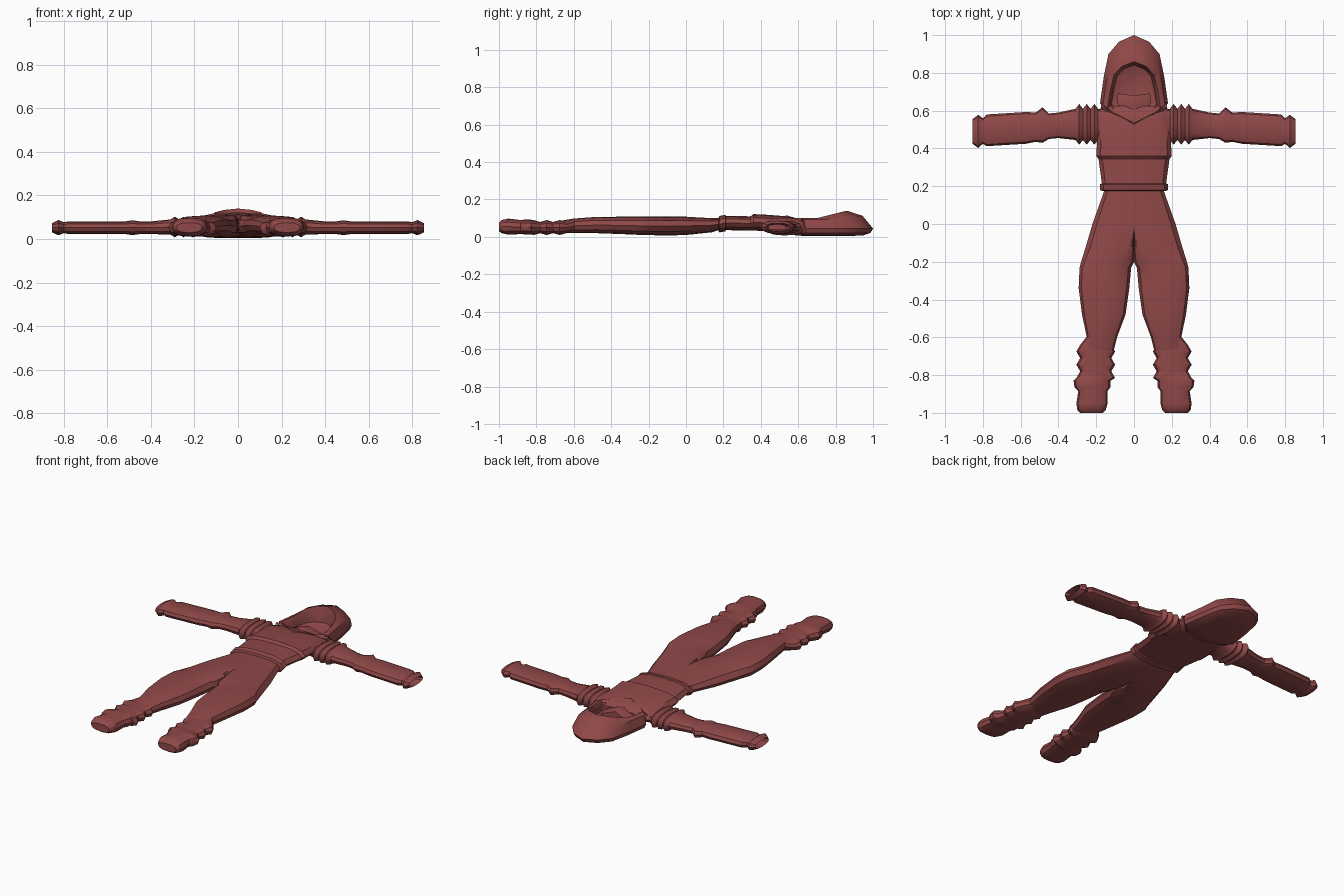
import bpy, bmesh, math

if "Cube" in bpy.data.objects:
    bpy.data.objects.remove(bpy.data.objects["Cube"], do_unlink=True)

cloth = bpy.data.materials.new("dark red cloth")
cloth.use_nodes = True
colour = (0.28, 0.065, 0.065, 1)
cloth.diffuse_color = colour
cloth.node_tree.nodes["Principled BSDF"].inputs["Base Color"].default_value = colour


def bridge(name, rings, closed=True, cap_start=False, cap_end=False):
    """Skin a row of point rings on the left side, then mirror to the right."""
    bm = bmesh.new()
    rows = [[bm.verts.new(point) for point in ring] for ring in rings]
    count = len(rows[0])
    for near, far in zip(rows, rows[1:]):
        for i in range(count if closed else count - 1):
            j = (i + 1) % count
            bm.faces.new((near[i], near[j], far[j], far[i]))
    if cap_start:
        bm.faces.new(rows[0])
    if cap_end:
        bm.faces.new(rows[-1])
    # Drop the inner wall on the mirror plane
    wall = [f for f in bm.faces if all(abs(v.co.x) < 0.0001 for v in f.verts)]
    bmesh.ops.delete(bm, geom=wall, context="FACES")
    bmesh.ops.remove_doubles(bm, verts=bm.verts, dist=0.0001)
    bmesh.ops.recalc_face_normals(bm, faces=bm.faces)
    mesh = bpy.data.meshes.new(name)
    bm.to_mesh(mesh)
    bm.free()
    mesh.materials.append(cloth)
    part = bpy.data.objects.new(name, mesh)
    bpy.context.collection.objects.link(part)
    mirror = part.modifiers.new("Mirror", "MIRROR")
    mirror.use_clip = True
    bpy.ops.object.select_all(action="DESELECT")
    part.select_set(True)
    bpy.context.view_layer.objects.active = part
    bpy.ops.object.shade_smooth_by_angle(angle=math.radians(35))


def soften(value):
    """Square off a sine or cosine a little."""
    return 0 if abs(value) < 0.001 else math.copysign(abs(value) ** 0.8, value)


def oval(along, low, high, bottom, top, middle=None, axis="y", sides=12):
    """Rounded section across the given axis, widest from low to high."""
    if middle is None:
        middle = (low + high) / 2
    points = []
    for i in range(sides):
        turn = math.tau * i / sides - math.pi / 2
        across, up = soften(math.cos(turn)), soften(math.sin(turn))
        reach = high - middle if across > 0 else middle - low
        side = middle + reach * across
        z = (bottom + top) / 2 + (top - bottom) / 2 * up
        points.append((side, along, z) if axis == "y" else (along, side, z))
    return points


def folds(start, step, count, low, high, bottom, top, flare, axis):
    """Alternate tight and flared sections for bunched cloth."""
    rings = []
    for i in range(count):
        grow = flare * (i % 2)
        rings.append(oval(start + step * i, low - grow, high + grow,
                          bottom - grow / 2, top + grow / 2, axis=axis))
    return rings


# Trousers: one waist splitting into two legs
trousers = [
    oval(0.2, 0, 0.15, 0.045, 0.1, middle=0),
    oval(0.14, 0, 0.17, 0.025, 0.1, middle=0),
    oval(0, 0, 0.22, 0.01, 0.108, middle=0),
    oval(-0.12, 0, 0.255, 0.007, 0.108, middle=0.03),
    oval(-0.2, 0, 0.28, 0.01, 0.108, middle=0.1),
    oval(-0.23, 0.015, 0.288, 0.01, 0.108),
    oval(-0.34, 0.025, 0.293, 0.015, 0.108),
    oval(-0.48, 0.045, 0.275, 0.02, 0.107),
    oval(-0.6, 0.09, 0.25, 0.02, 0.098),
    oval(-0.68, 0.11, 0.25, 0.025, 0.085),
]
bridge("trousers", trousers)

# Boots: loose top, slouched folds, then a broad toe
boots = [oval(-0.59, 0.1, 0.245, 0.025, 0.097)]
boots += folds(-0.64, -0.035, 6, 0.12, 0.285, 0.02, 0.08, 0.02, "y")
boots += [
    oval(-0.83, 0.125, 0.32, 0.014, 0.092),
    oval(-0.865, 0.125, 0.315, 0.014, 0.092),
    oval(-0.885, 0.14, 0.295, 0.015, 0.09),
    oval(-0.95, 0.14, 0.305, 0.012, 0.098),
    oval(-0.985, 0.15, 0.3, 0.02, 0.09),
    oval(-1, 0.165, 0.285, 0.03, 0.075),
]
bridge("boots", boots, cap_end=True)

# Tunic: hem, belt, overhanging chest and shoulders
tunic = []
for y, width, bottom, top in [
    (0.175, 0.165, 0.03, 0.104), (0.18, 0.18, 0.024, 0.112),
    (0.21, 0.18, 0.03, 0.118), (0.215, 0.17, 0.036, 0.113),
    (0.345, 0.188, 0.034, 0.11), (0.36, 0.2, 0.034, 0.122),
    (0.44, 0.195, 0.03, 0.118), (0.56, 0.205, 0.022, 0.108),
    (0.605, 0.19, 0.025, 0.095), (0.625, 0.15, 0.035, 0.08),
]:
    tunic.append(oval(y, 0, width, bottom, top, middle=0))
bridge("tunic", tunic, cap_start=True, cap_end=True)

# Sleeves: shoulder folds, elbow bulge and a cuff turned inward
sleeves = [oval(0.14, 0.44, 0.6, 0.03, 0.098, axis="x")]
sleeves += folds(0.19, 0.02, 7, 0.445, 0.61, 0.02, 0.09, 0.025, "x")
for x, low, high, inset in [
    (0.4, 0.455, 0.59, 0), (0.45, 0.45, 0.585, 0), (0.485, 0.43, 0.618, -0.005),
    (0.52, 0.435, 0.59, 0), (0.57, 0.425, 0.593, 0), (0.78, 0.412, 0.58, 0),
    (0.8, 0.425, 0.56, 0.004), (0.825, 0.402, 0.578, -0.006),
    (0.855, 0.425, 0.555, 0.008), (0.83, 0.44, 0.535, 0.015),
    (0.6, 0.44, 0.535, 0.015),
]:
    sleeves.append(oval(x, low, high, 0.023 + inset, 0.081 - inset, axis="x"))
bridge("sleeves", sleeves, cap_end=True)

# Hood: pointed outer edge, and a rim that rises to a peak over the brow
edge = [(0, 1), (0.08, 0.965), (0.135, 0.9), (0.16, 0.78),
        (0.18, 0.64), (0.12, 0.58), (0, 0.545)]
rim = []
for x, y in edge:
    rim_y = 0.55 + (y - 0.545) * 0.68
    rim.append((x * 0.78, rim_y, 0.1 + 0.25 * max(0, rim_y - 0.7)))


def shrunk(outline, scale, z):
    """Flat copy of an outline, drawn in towards the middle of the head."""
    centre = 0.74
    return [(point[0] * scale, centre + (point[1] - centre) * scale, z)
            for point in outline]


crown = [(outer[0] * 0.6 + inner[0] * 0.4, outer[1] * 0.6 + inner[1] * 0.4,
          inner[2] / 2 + 0.043) for outer, inner in zip(edge, rim)]
back = [shrunk(edge, scale, z)
        for scale, z in [(0.45, 0.004), (0.8, 0.008), (0.95, 0.022), (1, 0.045)]]
lining = [shrunk(rim, scale, z)
          for scale, z in [(0.9, 0.088), (0.85, 0.045), (0.5, 0.03)]]
bridge("hood", back + [crown, rim] + lining,
       closed=False, cap_start=True, cap_end=True)

# Face mask with a centre ridge, sitting inside the hood
mask = []
for y, width, ridge in [(0.545, 0.03, 0.09), (0.575, 0.075, 0.094),
                        (0.64, 0.09, 0.096), (0.68, 0.085, 0.088)]:
    cheek_y, cheek_z = y + 0.012, ridge - 0.03
    mask.append([(0, y, ridge), (width, cheek_y, cheek_z),
                 (width, cheek_y, 0.035), (0, y, 0.03)])
bridge("face_mask", mask, closed=False, cap_start=True, cap_end=True)

# Raised collar in a V below the hood
collar = []
for shift, height in [(-0.012, 0.108), (0, 0.116), (0.02, 0.1)]:
    collar.append([(x, 0.535 + shift + x / 2, height - x * 0.15)
                   for x in (0, 0.06, 0.12, 0.175)])
bridge("collar", collar, closed=False)
